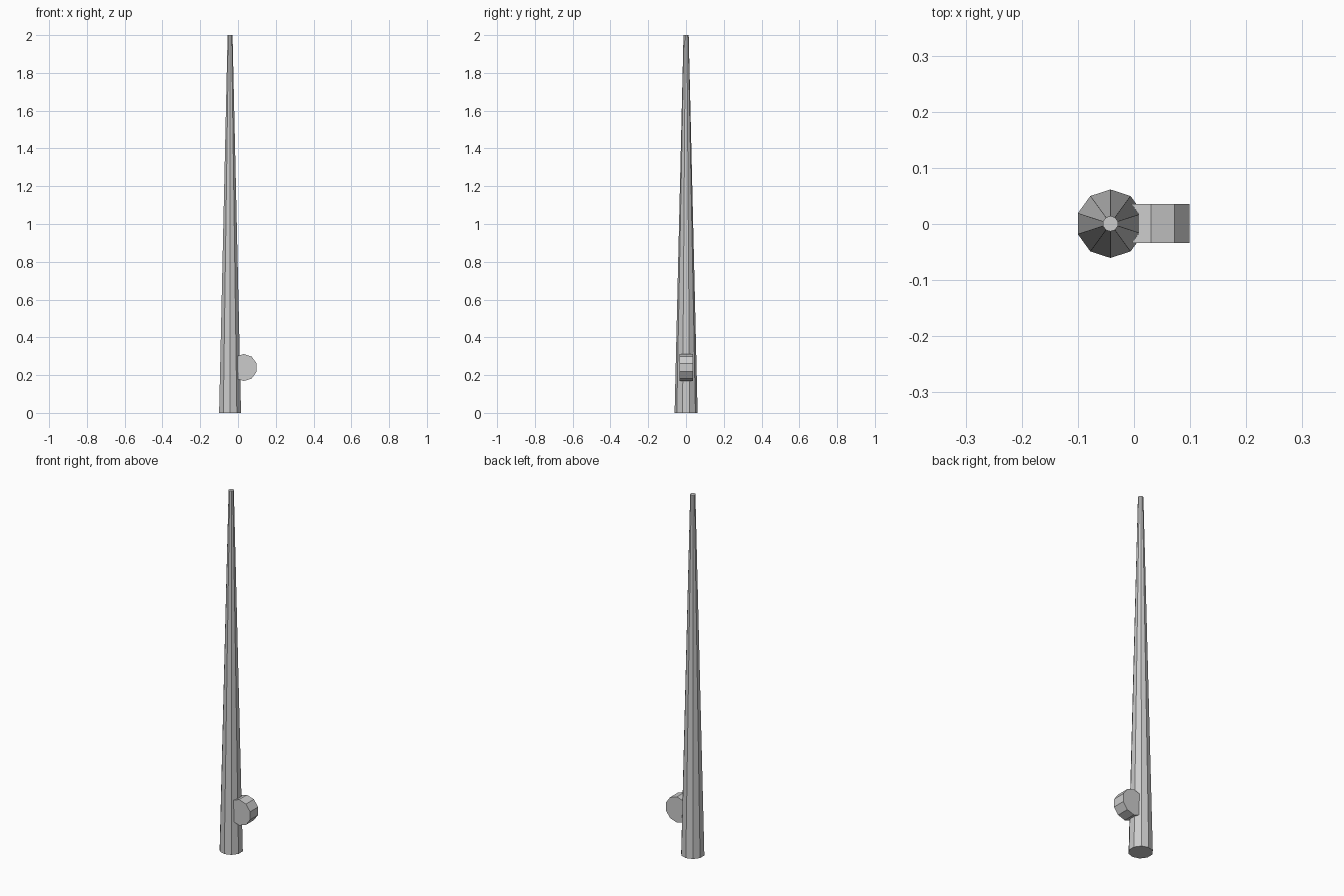
import bpy
from math import pi

if "Cube" in bpy.data.objects:
    bpy.data.objects.remove(bpy.data.objects["Cube"])

SIDES = 10

# Tapered ten-sided pole, one corner pointing to +y
bpy.ops.mesh.primitive_cone_add(vertices=SIDES, radius1=0.061, radius2=0.0138,
                                depth=2.0, location=(-0.042, 0.0005, 1.0))
bpy.context.object.name = "pole"

# Ten-sided drum lying across the pole, partly sunk into it, one corner up
bpy.ops.mesh.primitive_cylinder_add(vertices=SIDES, radius=0.0715, depth=0.07,
                                    location=(0.0305, 0.001, 0.24),
                                    rotation=(pi / 2, 0, 0))
drum = bpy.context.object
drum.name = "side_drum"
bpy.ops.object.transform_apply(location=False, rotation=True, scale=False)
